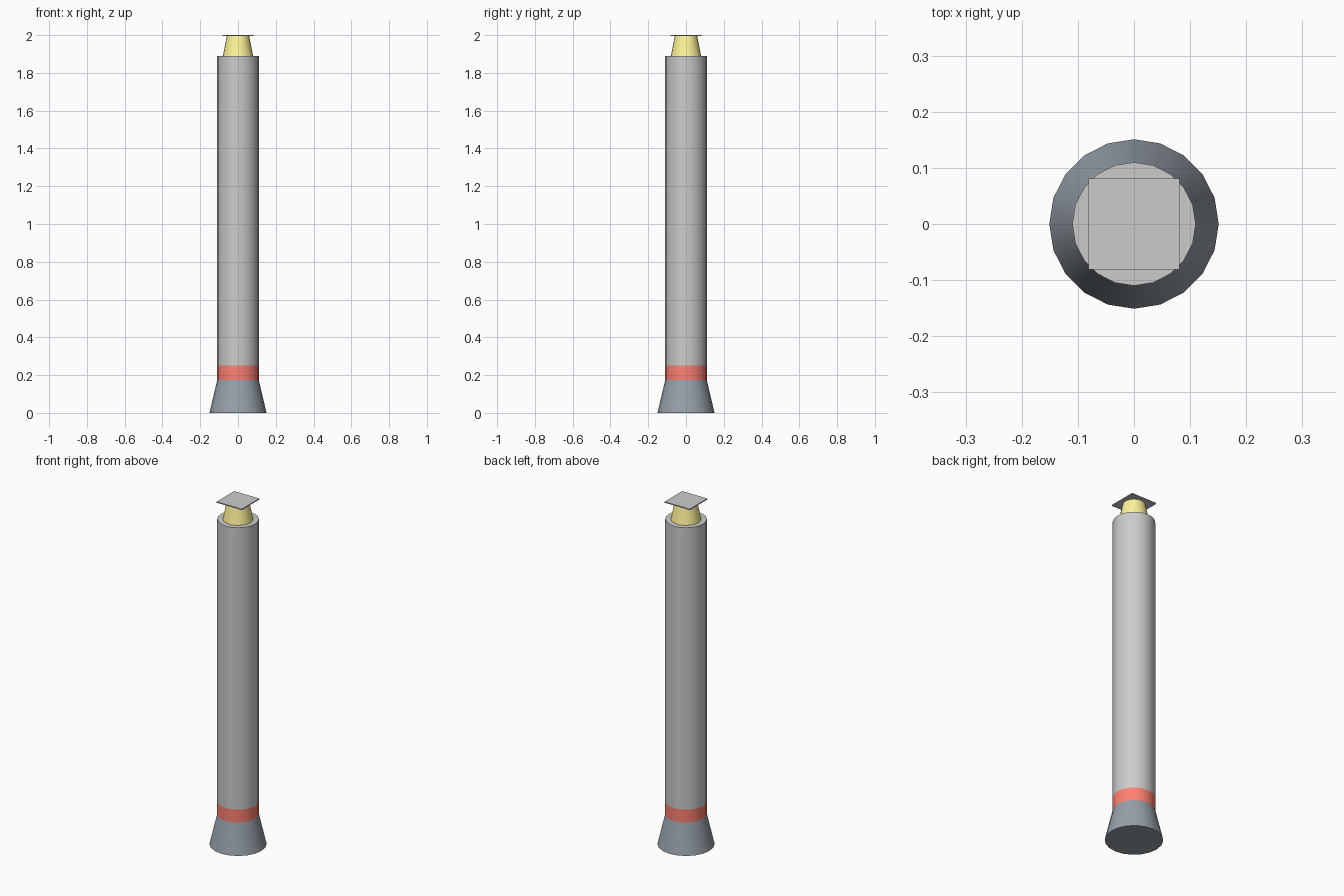
import bpy, bmesh, math

if "Cube" in bpy.data.objects:
    bpy.data.objects.remove(bpy.data.objects["Cube"])

SIDES = 20


def paint(ob, color):
    mat = bpy.data.materials.new(ob.name + "_colour")
    mat.diffuse_color = (*color, 1)
    mat.use_nodes = True
    mat.node_tree.nodes["Principled BSDF"].inputs["Base Color"].default_value = mat.diffuse_color
    ob.data.materials.append(mat)


def ring_part(name, r0, r1, z0, z1, cap_bottom=False, cap_top=False, color=None):
    """Tapered 20-sided tube section, optionally capped, smooth round the side."""
    bm = bmesh.new()
    rings = []
    for r, z in ((r0, z0), (r1, z1)):
        rings.append([bm.verts.new((r * math.cos(i * math.tau / SIDES),
                                    r * math.sin(i * math.tau / SIDES), z))
                      for i in range(SIDES)])
    low, high = rings
    for i in range(SIDES):
        j = (i + 1) % SIDES
        bm.faces.new((low[i], low[j], high[j], high[i])).smooth = True
    if cap_bottom:
        bm.faces.new(low[::-1])
    if cap_top:
        bm.faces.new(high)
    # Keep the cap rims sharp
    for e in bm.edges:
        if len(e.link_faces) == 2 and e.calc_face_angle() > math.radians(35):
            e.smooth = False
    mesh = bpy.data.meshes.new(name)
    bm.to_mesh(mesh)
    bm.free()
    ob = bpy.data.objects.new(name, mesh)
    bpy.context.collection.objects.link(ob)
    if color:
        paint(ob, color)
    return ob


# Flared foot, warning band and main post
ring_part("foot", 0.151, 0.11, 0, 0.175, cap_bottom=True, color=(0.31, 0.35, 0.40))
ring_part("band", 0.11, 0.11, 0.175, 0.25, color=(1.0, 0.22, 0.17))
ring_part("post", 0.11, 0.11, 0.25, 1.89, cap_top=True)

# Tapered lamp under the cover plate
ring_part("lamp", 0.08, 0.059, 1.89, 1.996, color=(1.0, 0.90, 0.33))

# Thin square cover plate
bpy.ops.mesh.primitive_cube_add(size=1, location=(0, 0, 1.997))
plate = bpy.context.object
plate.name = "cover_plate"
plate.scale = (0.162, 0.162, 0.006)
bpy.ops.object.transform_apply(location=False, rotation=False, scale=True)
